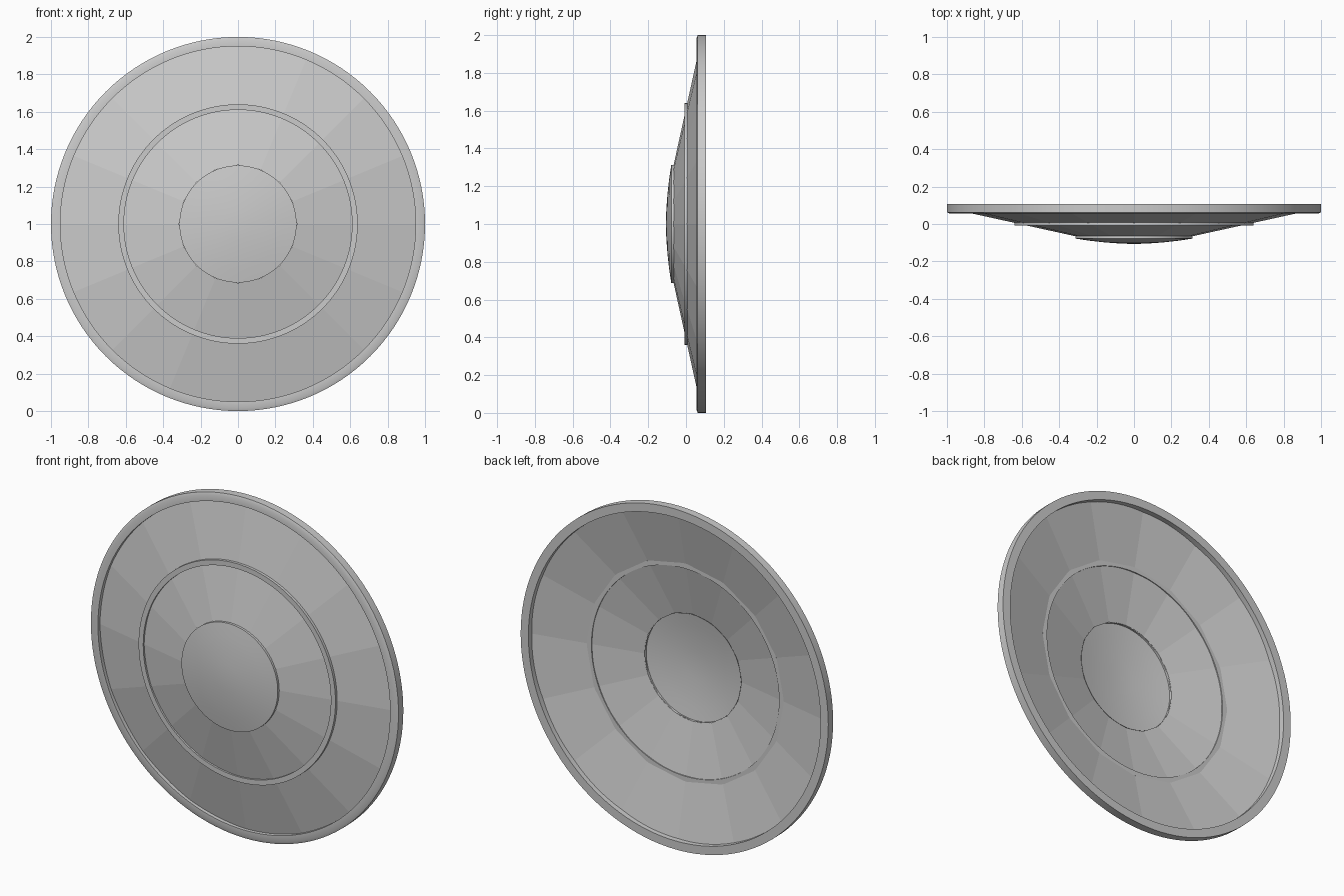
import bpy, bmesh, math

if "Cube" in bpy.data.objects:
    bpy.data.objects.remove(bpy.data.objects["Cube"])


def lathe(name, profile, sides, closed=False, smooth=True):
    """Spin (radius, y) points round the y axis, centred at z = 1."""
    bm = bmesh.new()
    rings = []
    for r, y in profile:
        if r == 0:
            rings.append([bm.verts.new((0, y, 1))] * sides)
        else:
            rings.append([bm.verts.new((r * math.cos(2 * math.pi * i / sides), y,
                                        1 + r * math.sin(2 * math.pi * i / sides)))
                          for i in range(sides)])
    pairs = list(zip(rings, rings[1:]))
    if closed:
        pairs.append((rings[-1], rings[0]))
    for a, b in pairs:
        for i in range(sides):
            j = (i + 1) % sides
            quad = [a[i], a[j], b[j], b[i]]
            bm.faces.new(list(dict.fromkeys(quad)))
    bmesh.ops.recalc_face_normals(bm, faces=bm.faces)
    # open sheets should face the front
    if not closed and sum(f.normal.y * f.calc_area() for f in bm.faces) > 0:
        bmesh.ops.reverse_faces(bm, faces=bm.faces)
    mesh = bpy.data.meshes.new(name)
    bm.to_mesh(mesh)
    bm.free()
    ob = bpy.data.objects.new(name, mesh)
    bpy.context.collection.objects.link(ob)
    if smooth:
        bpy.ops.object.select_all(action='DESELECT')
        ob.select_set(True)
        bpy.context.view_layer.objects.active = ob
        bpy.ops.object.shade_smooth_by_angle(angle=math.radians(30))
    return ob


# Sixteen flat panels forming the shallow cone, open at the back
lathe("shield_panels", [(0.97, 0.079), (0.315, -0.065)], 16, smooth=False)

# Thick outer rim with a slightly eased front edge
lathe("outer_rim", [(0.95, 0.107), (1.0, 0.107), (1.0, 0.062),
                    (0.985, 0.056), (0.95, 0.056)], 128, closed=True)

# Narrow band half way out, showing on both sides
lathe("middle_band", [(0.61, 0.007), (0.64, 0.007), (0.64, -0.009), (0.61, -0.009)],
      128, closed=True)

# Shallow domed boss, hollow behind
lathe("centre_boss", [(0.313, -0.063), (0.313, -0.078), (0.24, -0.089),
                      (0.16, -0.098), (0.08, -0.104), (0, -0.107)], 96)
